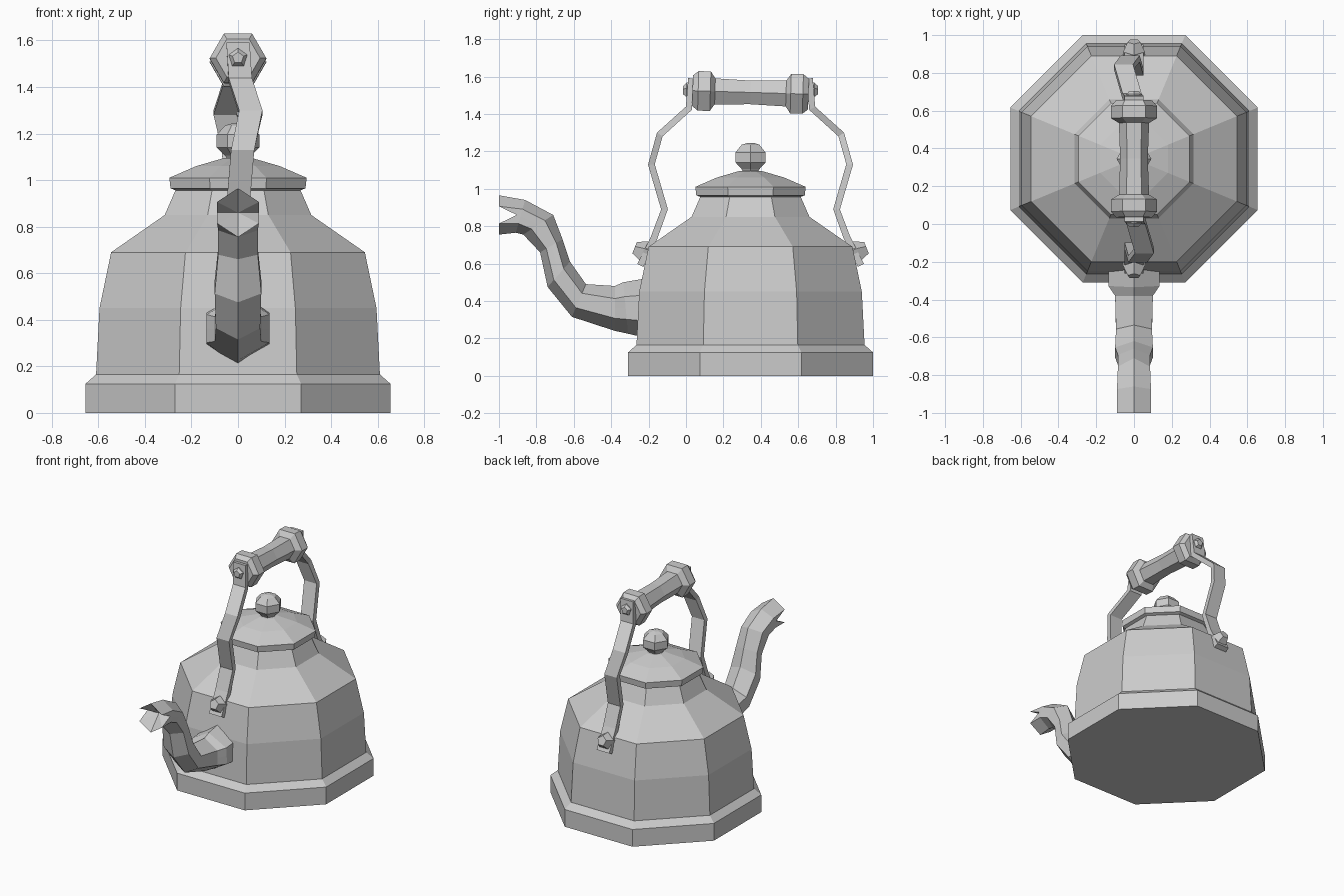
import bpy
import bmesh
from math import pi, cos, sin
from mathutils import Vector, Matrix

cube = bpy.data.objects.get("Cube")
if cube:
    bpy.data.objects.remove(cube)

metal = bpy.data.materials.new("grey_metal")
metal.use_nodes = True
metal.diffuse_color = (0.6, 0.6, 0.6, 1)
metal.node_tree.nodes["Principled BSDF"].inputs["Base Color"].default_value = metal.diffuse_color

CENTRE = Vector((0, 0.345, 0))


def loft(name, rings, tip=None, transform=None):
    """Skin a list of equal rings; close the ends flat, or fan the last one to a tip."""
    bm = bmesh.new()
    loops = [[bm.verts.new(p) for p in ring] for ring in rings]
    count = len(loops[0])
    for a, b in zip(loops, loops[1:]):
        for i in range(count):
            j = (i + 1) % count
            bm.faces.new((a[i], a[j], b[j], b[i]))
    bm.faces.new(loops[0][::-1])
    if tip is None:
        bm.faces.new(loops[-1])
    else:
        t = bm.verts.new(tip)
        for i in range(count):
            bm.faces.new((loops[-1][i], loops[-1][(i + 1) % count], t))
    bmesh.ops.recalc_face_normals(bm, faces=bm.faces)
    if transform:
        bm.transform(transform)
    mesh = bpy.data.meshes.new(name)
    bm.to_mesh(mesh)
    bm.free()
    mesh.materials.append(metal)
    obj = bpy.data.objects.new(name, mesh)
    bpy.context.collection.objects.link(obj)
    return obj


def lathe(name, profile, sides, start=0.0, transform=None):
    """Turn (radius, height) pairs around z."""
    turns = [start + 2 * pi * i / sides for i in range(sides)]
    rings = [[(r * cos(a), r * sin(a), z) for a in turns] for r, z in profile]
    return loft(name, rings, transform=transform)


def octagon(name, profile):
    # Profile radii are measured to the flats
    scaled = [(r / cos(pi / 8), z) for r, z in profile]
    return lathe(name, scaled, 8, pi / 8, Matrix.Translation(CENTRE))


# Body, base and lid
octagon("base", [(0.655, 0), (0.655, 0.125), (0.61, 0.165)])
octagon("body", [(0.61, 0.16), (0.595, 0.45), (0.545, 0.69),
                 (0.315, 0.85), (0.265, 0.965)])
octagon("lid", [(0.265, 0.955), (0.29, 0.965), (0.295, 1.01),
                (0.18, 1.06), (0.06, 1.095)])
lathe("lid_knob", [(0.04, 1.08), (0.055, 1.105), (0.092, 1.14), (0.092, 1.195),
                   (0.055, 1.235), (0.02, 1.245)], 6, 0, Matrix.Translation(CENTRE))

# Spout: top point, bottom point, half width at each station
stations = [((-0.16, 0.53), (-0.18, 0.195), 0.135),
            ((-0.335, 0.50), (-0.31, 0.225), 0.135),
            ((-0.38, 0.48), (-0.38, 0.24), 0.10),
            ((-0.535, 0.49), (-0.61, 0.315), 0.095),
            ((-0.62, 0.61), (-0.74, 0.475), 0.10),
            ((-0.66, 0.73), (-0.78, 0.66), 0.085),
            ((-0.71, 0.86), (-0.87, 0.755), 0.085),
            ((-0.86, 0.94), (-0.91, 0.765), 0.09),
            ((-1.0, 0.965), (-1.0, 0.755), 0.09)]
section = [(0, 0), (1, 0.28), (1, 0.5), (1, 0.72),
           (0, 1), (-1, 0.72), (-1, 0.5), (-1, 0.28)]
rings = []
for top, bottom, width in stations:
    top, bottom = Vector((0, *top)), Vector((0, *bottom))
    rings.append([top.lerp(bottom, t) + Vector((s * width, 0, 0)) for s, t in section])
# Notch both sides of the mouth, leaving an upper and a lower lip
for i in (2, 6):
    rings[-1][i].y = -0.905
loft("spout", rings, tip=(0, -0.905, 0.86))

# Handle straps and bolts; the back set is the front set turned half round
half_turn = (Matrix.Translation(CENTRE) @ Matrix.Rotation(pi, 4, "Z")
             @ Matrix.Translation(-CENTRE))
path = [Vector(p) for p in [(0, -0.245, 0.59), (0, -0.17, 0.74), (0, -0.115, 0.89),
                            (0.02, -0.185, 1.13), (0.055, -0.14, 1.29),
                            (0.01, 0.015, 1.43), (0, 0.03, 1.59)]]
strap = []
for i, p in enumerate(path):
    along = path[min(i + 1, len(path) - 1)] - path[max(i - 1, 0)]
    normal = Vector((0, -along.z, along.y)).normalized() * 0.018
    side = Vector((0.05, 0, 0))
    strap.append([p + side + normal, p - side + normal,
                  p - side - normal, p + side - normal])


def bolt(name, place, direction, radius, length, turn):
    aim = Vector(direction).to_track_quat("Z", "Y").to_matrix().to_4x4()
    lathe(name, [(radius, 0), (radius, length * 0.6), (radius * 0.6, length)], 5,
          pi / 2, turn @ Matrix.Translation(place) @ aim)


for label, turn in (("front", Matrix.Identity(4)), ("back", half_turn)):
    loft(label + "_strap", strap, transform=turn)
    bolt(label + "_lower_bolt", (0, -0.16, 0.635), (0, -1, 0.4), 0.06, 0.125, turn)
    bolt(label + "_upper_bolt", (0, 0.03, 1.525), (0, -1, 0), 0.042, 0.045, turn)

# Grip: a turned hexagonal bar with a collar at each end
half = [(0.095, -0.31), (0.122, -0.28), (0.122, -0.215), (0.08, -0.19)]
profile = half + [(0.073, 0)] + [(r, -y) for r, y in reversed(half)]
lathe("grip", profile, 6, 0, Matrix.Translation(CENTRE + Vector((0, 0, 1.515)))
      @ Matrix.Rotation(-pi / 2 - 0.03, 4, "X"))
